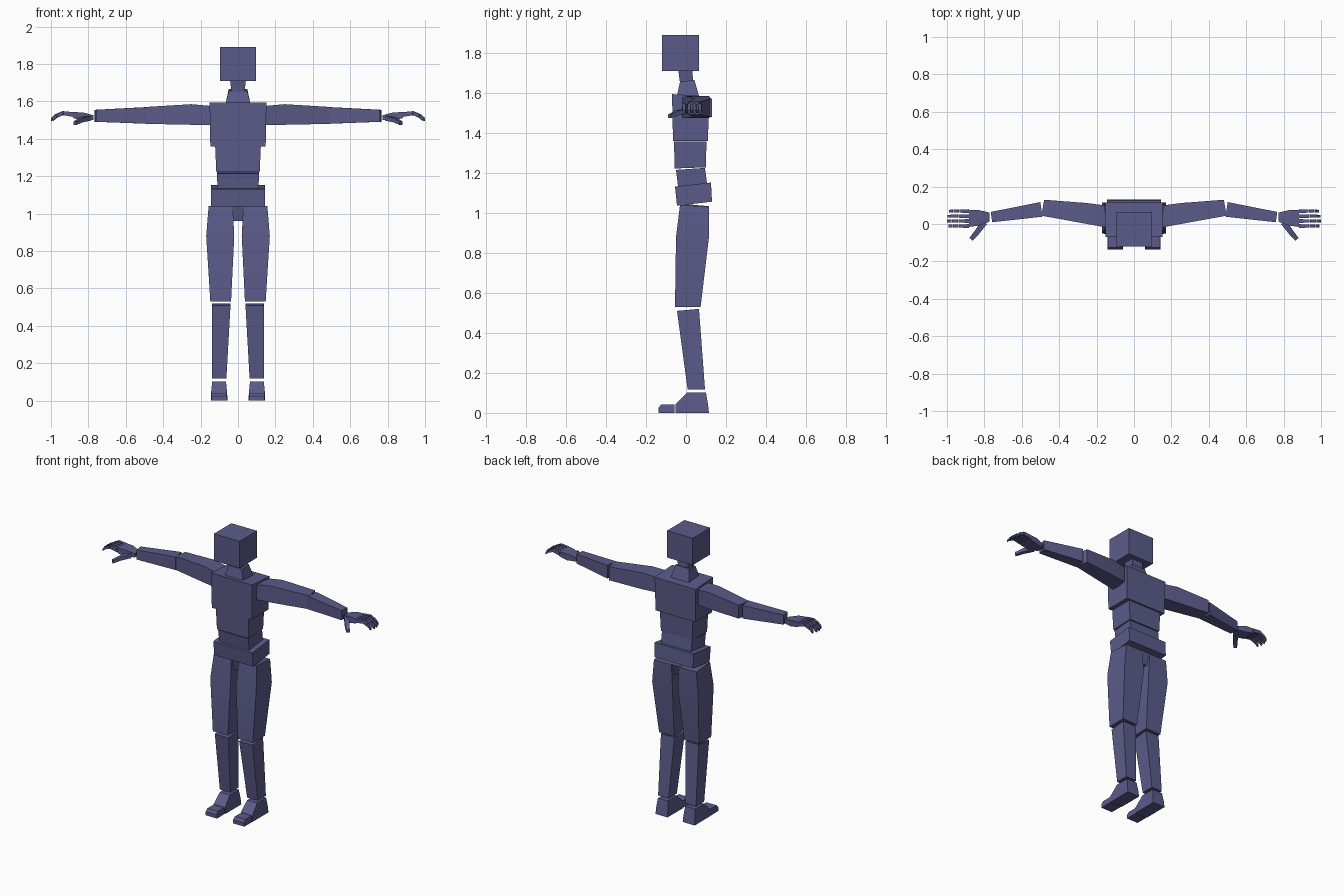
import bpy
import bmesh
import math

cube = bpy.data.objects.get("Cube")
if cube:
    bpy.data.objects.remove(cube, do_unlink=True)

# Single body colour
BODY = (0.105, 0.105, 0.255, 1.0)
material = bpy.data.materials.new("slate violet")
material.use_nodes = True
material.diffuse_color = BODY
shader = material.node_tree.nodes["Principled BSDF"]
shader.inputs["Base Color"].default_value = BODY
shader.inputs["Roughness"].default_value = 0.7


def level(z, x0, x1, y0, y1, rise=0):
    """Horizontal cross-section; rise lifts the back edge over the front."""
    low, high = z - rise / 2, z + rise / 2
    return [(x0, y0, low), (x1, y0, low), (x1, y1, high), (x0, y1, high)]


def upright(x, y, z, wide, tall, lean=0):
    """Cross-section across a limb along x; lean shifts its back edge outward."""
    w, h, s = wide / 2, tall / 2, lean / 2
    return [(x - s, y - w, z - h), (x + s, y + w, z - h),
            (x + s, y + w, z + h), (x - s, y - w, z + h)]


def loft(name, rings, side=1):
    """Closed block through a series of four-cornered cross-sections."""
    bm = bmesh.new()
    loops = [[bm.verts.new((side * x, y, z)) for x, y, z in ring] for ring in rings]
    for a, b in zip(loops, loops[1:]):
        for i in range(4):
            j = (i + 1) % 4
            bm.faces.new((a[i], a[j], b[j], b[i]))
    bm.faces.new(loops[0][::-1])
    bm.faces.new(loops[-1])
    bmesh.ops.recalc_face_normals(bm, faces=bm.faces[:])
    mesh = bpy.data.meshes.new(name)
    bm.to_mesh(mesh)
    bm.free()
    mesh.materials.append(material)
    obj = bpy.data.objects.new(name, mesh)
    bpy.context.collection.objects.link(obj)
    bpy.ops.object.select_all(action="DESELECT")
    obj.select_set(True)
    bpy.context.view_layer.objects.active = obj
    bpy.ops.object.shade_smooth_by_angle(angle=math.radians(25))


def trunk(name, *sections):
    """Centred block from (height, half width, front, back, rise) sections."""
    loft(name, [level(z, -w, w, y0, y1, rise) for z, w, y0, y1, rise in sections])


def pair(name, *rings):
    for label, side in (("left", 1), ("right", -1)):
        loft(f"{label}_{name}", rings, side)


# Head and neck
trunk("head", (1.71, 0.095, -0.12, 0.065, 0), (1.89, 0.095, -0.12, 0.065, 0))
trunk("upper_neck", (1.655, 0.035, -0.03, 0.035, 0.01), (1.71, 0.042, -0.038, 0.032, 0))
trunk("lower_neck", (1.585, 0.067, -0.045, 0.065, 0), (1.66, 0.05, -0.03, 0.042, 0.01))

# Torso
trunk("chest", (1.36, 0.148, -0.065, 0.11, 0), (1.588, 0.152, -0.07, 0.115, -0.012))
trunk("abdomen", (1.225, 0.116, -0.057, 0.1, 0.006), (1.358, 0.122, -0.06, 0.102, 0))
trunk("waist", (1.14, 0.11, -0.04, 0.105, 0.015), (1.22, 0.112, -0.05, 0.095, 0.01))
trunk("pelvis", (1.046, 0.143, -0.045, 0.13, 0.02), (1.142, 0.145, -0.055, 0.125, 0.02))
trunk("crotch", (0.96, 0.026, -0.01, 0.09, 0), (1.04, 0.034, -0.03, 0.115, -0.014))

# Legs
pair("thigh",
     level(0.53, 0.037, 0.148, -0.055, 0.073),
     level(0.88, 0.02, 0.17, -0.05, 0.115),
     level(1.035, 0.028, 0.157, -0.03, 0.115, -0.01))
pair("shin",
     level(0.118, 0.062, 0.14, 0.008, 0.095),
     level(0.515, 0.04, 0.14, -0.045, 0.065, 0.01))
pair("foot",
     level(0, 0.056, 0.145, -0.053, 0.115),
     level(0.042, 0.058, 0.144, -0.053, 0.11),
     level(0.102, 0.064, 0.138, 0.005, 0.1))
pair("toes",
     level(0, 0.06, 0.143, -0.137, -0.057),
     level(0.025, 0.06, 0.143, -0.137, -0.057),
     level(0.042, 0.064, 0.14, -0.125, -0.057))

# Arms
pair("upper_arm",
     upright(0.15, 0.04, 1.525, 0.12, 0.1, 0.02),
     upright(0.25, 0.056, 1.53, 0.112, 0.11),
     upright(0.488, 0.087, 1.525, 0.085, 0.09, -0.015))
pair("forearm",
     upright(0.495, 0.078, 1.525, 0.078, 0.088, 0.012),
     upright(0.762, 0.037, 1.523, 0.055, 0.064, 0.008))

# Hands
pair("palm",
     upright(0.772, 0.037, 1.513, 0.048, 0.026),
     upright(0.83, 0.033, 1.52, 0.083, 0.042),
     upright(0.882, 0.03, 1.527, 0.092, 0.032))
pair("thumb",
     upright(0.8, 0.01, 1.51, 0.022, 0.026, 0.026),
     upright(0.84, -0.045, 1.5, 0.018, 0.023, 0.022),
     upright(0.872, -0.082, 1.483, 0.015, 0.018, 0.016))

# Fingers: three tapering joints that arch downward
JOINTS = [(0, 1.53), (0.5, 1.537), (0.79, 1.523), (1, 1.503)]
FINGERS = {"index": (-0.011, 0.112), "middle": (0.016, 0.12),
           "ring": (0.042, 0.118), "little": (0.069, 0.108)}
for finger, (y, length) in FINGERS.items():
    for n, (start, end) in enumerate(zip(JOINTS, JOINTS[1:]), 1):
        rings = [upright(0.88 + length * (t + gap), y, z, 0.02 - 0.006 * t, 0.025 - 0.008 * t)
                 for (t, z), gap in ((start, 0.01), (end, -0.01 if n < 3 else 0))]
        pair(f"{finger}_finger_joint_{n}", *rings)
